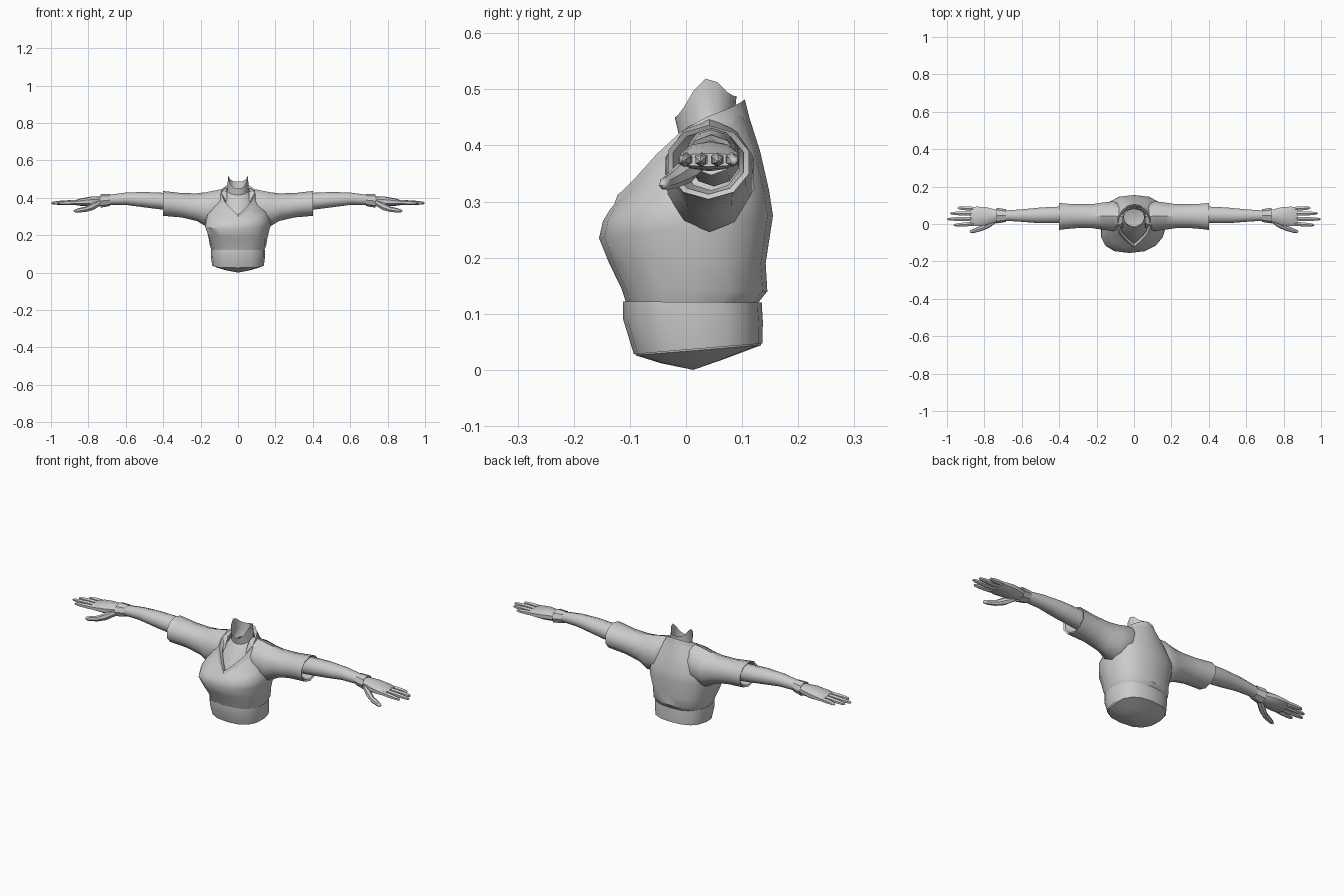
import bpy, bmesh
from math import sin, cos, pi, copysign

if "Cube" in bpy.data.objects:
    bpy.data.objects.remove(bpy.data.objects["Cube"])

N = 16  # points round the body


def spow(v, e):
    return copysign(abs(v) ** e, v)


def body_ring(zf, zb, yf, yb, hw, e=0.8, pinch=0.0, lift=0.0, skew=0.0):
    """Tilted ring: front/back heights and depths, half width, corner power,
    narrowing toward the front, raised sides, sideways shift of the front."""
    pts = []
    for i in range(N):
        a = 2 * pi * i / N
        s, c = spow(sin(a), e), spow(cos(a), e)   # c = 1 at the back
        t = (c + 1) / 2
        f = max(0.0, -c)
        x = hw * s * (1 - pinch * f * f) + skew * f
        pts.append((x, yf + (yb - yf) * t, zf + (zb - zf) * t + lift * sin(a) ** 4))
    return pts


def arm_ring(x, y, z, ry, rz, n=10, e=1.0):
    """Upright ring across the arm direction."""
    return [(x, y + ry * spow(sin(2 * pi * i / n), e), z + rz * spow(cos(2 * pi * i / n), e))
            for i in range(n)]


def loft(name, rings, cap_start=False, cap_end=False, mirror=False, angle=40):
    """Skin a row of rings; a cap can be True (flat) or a tip point."""
    bm = bmesh.new()
    vs = [[bm.verts.new(p) for p in r] for r in rings]
    n = len(rings[0])
    for a, b in zip(vs, vs[1:]):
        for i in range(n):
            j = (i + 1) % n
            bm.faces.new((a[i], a[j], b[j], b[i]))
    for cap, r in ((cap_start, vs[0]), (cap_end, vs[-1])):
        if cap is True:
            bm.faces.new(r)
        elif cap:
            tip = bm.verts.new(cap)
            for i in range(n):
                bm.faces.new((r[i], r[(i + 1) % n], tip))
    bmesh.ops.recalc_face_normals(bm, faces=bm.faces)
    me = bpy.data.meshes.new(name)
    bm.to_mesh(me)
    bm.free()
    ob = bpy.data.objects.new(name, me)
    bpy.context.collection.objects.link(ob)
    bpy.ops.object.select_all(action='DESELECT')
    ob.select_set(True)
    bpy.context.view_layer.objects.active = ob
    bpy.ops.object.shade_smooth_by_angle(angle=angle * pi / 180)
    if mirror:
        m = ob.modifiers.new("mirror", 'MIRROR')
        m.use_mirror_merge = False
    return ob


# Shirt body, bulging at the chest and opening into a V neck
loft("shirt_body", [
    body_ring(.112, .115, -.104, .125, .138),
    body_ring(.145, .14, -.115, .145, .15),
    body_ring(.19, .19, -.137, .142, .158, skew=-.015),
    body_ring(.235, .275, -.155, .155, .175, skew=-.025),
    body_ring(.265, .32, -.148, .148, .172, skew=-.015),
    body_ring(.285, .39, -.136, .132, .155, .9, .15),
    body_ring(.30, .468, -.124, .107, .097, 1, .7, .025),
])

# Raised collar band round the neckline
loft("collar", [
    body_ring(.288, .45, -.130, .113, .108, 1, .7, .025),
    body_ring(.312, .482, -.122, .105, .09, 1, .8, .028),
    body_ring(.305, .46, -.105, .092, .076, 1, .8, .025),
])

# Skin of the chest and neck, with an open top peaking at the sides
loft("neck", [
    body_ring(.27, .42, -.105, .08, .085, 1, .5),
    body_ring(.35, .44, -.066, .085, .075, 1, .2),
    body_ring(.415, .465, -.012, .088, .056, 1),
    body_ring(.45, .488, -.02, .09, .054, 1, 0, .05),
])

# Waistband and the closed hip dome below it
loft("waistband", [
    body_ring(.028, .047, -.093, .136, .138),
    body_ring(.09, .085, -.112, .137, .145),
    body_ring(.122, .12, -.112, .135, .145),
    body_ring(.115, .115, -.100, .122, .133),
])
loft("hips", [
    body_ring(.04, .06, -.092, .133, .135),
    body_ring(.026, .044, -.09, .134, .133),
    body_ring(.012, .020, -.045, .07, .075),
], cap_end=(0, .013, 0))

# Sleeves with turned-in openings
loft("sleeve", [
    arm_ring(.06, .04, .365, .062, .085),
    arm_ring(.11, .042, .35, .083, .092),
    arm_ring(.17, .042, .338, .076, .092),
    arm_ring(.22, .042, .35, .068, .074),
    arm_ring(.30, .042, .36, .067, .065),
    arm_ring(.36, .041, .366, .071, .066),
    arm_ring(.40, .040, .370, .076, .066),
    arm_ring(.395, .040, .370, .066, .057),
    arm_ring(.34, .045, .370, .052, .050),
], mirror=True)

# Forearms
loft("forearm", [
    arm_ring(.32, .05, .375, .047, .048),
    arm_ring(.43, .048, .384, .046, .044),
    arm_ring(.50, .046, .390, .044, .041),
    arm_ring(.60, .045, .395, .035, .033),
    arm_ring(.71, .045, .388, .027, .025),
], True, True, mirror=True)

# Flared wrist bands
loft("wrist_band", [
    arm_ring(.69, .045, .388, .026, .024, 8),
    arm_ring(.685, .045, .388, .034, .032, 8),
    arm_ring(.735, .045, .383, .042, .036, 8),
    arm_ring(.730, .045, .383, .033, .026, 8),
], mirror=True)

# Palms
loft("palm", [
    arm_ring(.70, .045, .385, .025, .022),
    arm_ring(.74, .044, .382, .035, .026, e=.85),
    arm_ring(.79, .042, .380, .050, .026, e=.85),
    arm_ring(.84, .041, .377, .054, .020, e=.8),
    arm_ring(.875, .041, .374, .050, .012, e=.8),
], True, True, mirror=True)

# Fingers
for name, y0, y1, tip in (("index", .001, -.006, .965), ("middle", .028, .026, 1.0),
                          ("ring", .055, .057, .985), ("little", .081, .086, .945)):
    length = tip - .855
    loft(name + "_finger", [
        arm_ring(.855 + length * t, y0 + (y1 - y0) * t, .376 - .004 * t, r, r, 6)
        for t, r in ((0, .012), (.4, .0125), (.75, .0105), (.94, .007))
    ], True, (tip, y1, .372), mirror=True)

# Thumbs, slanting forward and down
loft("thumb", [
    arm_ring(.735, .025, .375, .018, .018, 7),
    arm_ring(.775, .000, .353, .021, .021, 7),
    arm_ring(.815, -.023, .338, .015, .015, 7),
    arm_ring(.855, -.036, .332, .012, .012, 7),
    arm_ring(.872, -.040, .330, .008, .008, 7),
], True, (.880, -.041, .329), mirror=True)
